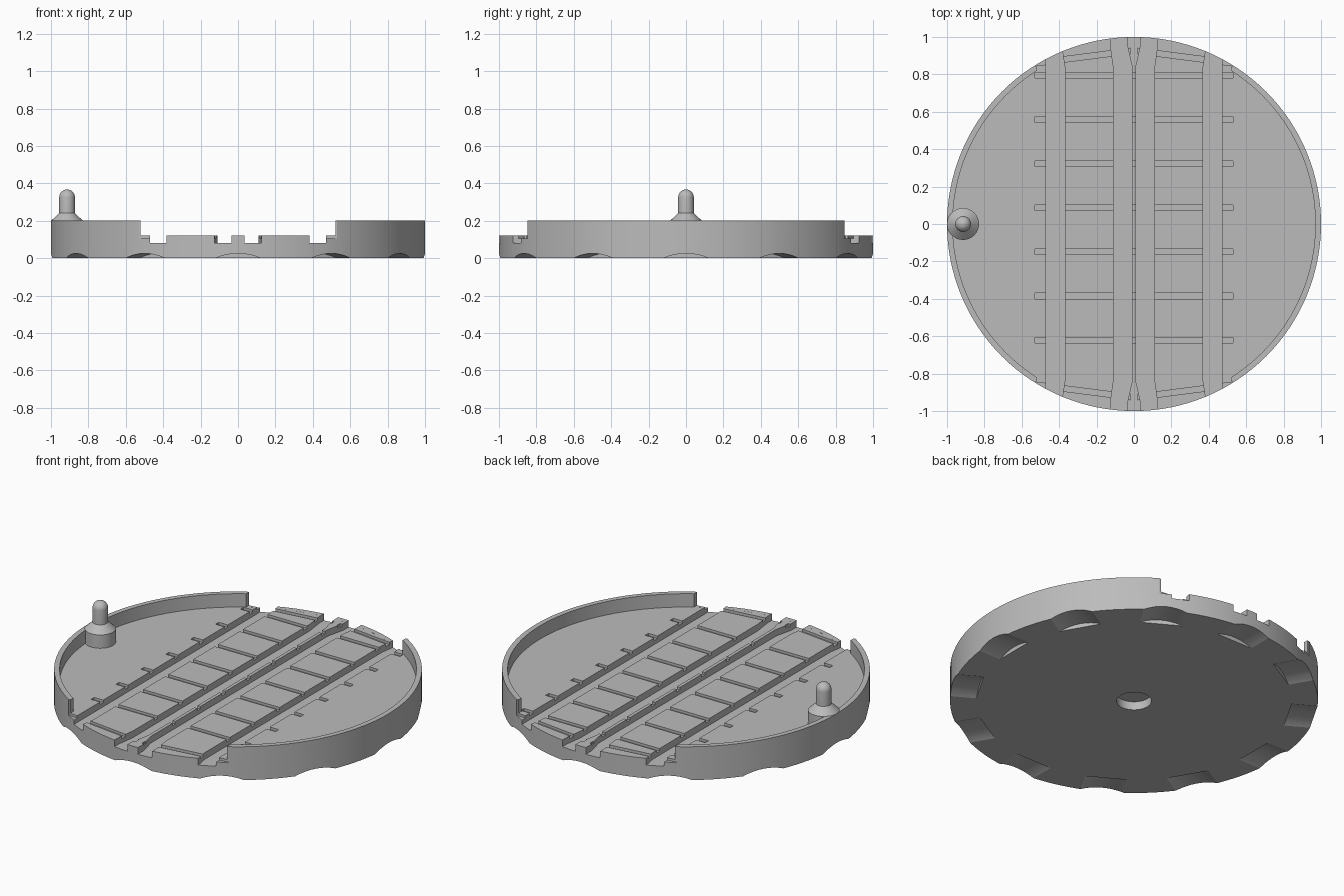
import bpy, bmesh, math
from mathutils import Matrix

cube = bpy.data.objects.get("Cube")
if cube:
    bpy.data.objects.remove(cube, do_unlink=True)

FLOOR, GROOVE, RIM = 0.12, 0.08, 0.20

grey = bpy.data.materials.new("plain grey")
grey.use_nodes = True
colour = (0.5, 0.5, 0.5, 1)
grey.diffuse_color = colour
grey.node_tree.nodes["Principled BSDF"].inputs["Base Color"].default_value = colour


def to_object(name, bm):
    bmesh.ops.recalc_face_normals(bm, faces=bm.faces)
    mesh = bpy.data.meshes.new(name)
    bm.to_mesh(mesh)
    bm.free()
    mesh.materials.append(grey)
    obj = bpy.data.objects.new(name, mesh)
    bpy.context.collection.objects.link(obj)
    return obj


def activate(obj):
    bpy.ops.object.select_all(action='DESELECT')
    obj.select_set(True)
    bpy.context.view_layer.objects.active = obj


def lathe(name, profile, steps):
    bm = bmesh.new()
    verts = [bm.verts.new((r, 0, z)) for r, z in profile]
    edges = [bm.edges.new(pair) for pair in zip(verts, verts[1:])]
    bmesh.ops.spin(bm, geom=verts + edges, axis=(0, 0, 1), cent=(0, 0, 0),
                   angle=math.tau, steps=steps, use_duplicate=False)
    bmesh.ops.remove_doubles(bm, verts=bm.verts, dist=1e-5)
    return to_object(name, bm)


def prism(bm, outline, low, high):
    base = bm.faces.new([bm.verts.new((x, y, low)) for x, y in outline])
    up = bmesh.ops.extrude_face_region(bm, geom=[base])["geom"]
    moved = [v for v in up if isinstance(v, bmesh.types.BMVert)]
    bmesh.ops.translate(bm, verts=moved, vec=(0, 0, high - low))


def strip(bm, left, right, half, low):
    (x0, y0), (x1, y1) = left, right
    prism(bm, [(x0, y0 - half), (x1, y1 - half), (x1, y1 + half), (x0, y0 + half)], low, 0.3)


def carve(target, bm, name):
    cutter = to_object(name, bm)
    cutter.hide_render = True
    activate(target)
    mod = target.modifiers.new(name, 'BOOLEAN')
    mod.operation, mod.solver, mod.object = 'DIFFERENCE', 'EXACT', cutter
    bpy.ops.object.modifier_apply(modifier=mod.name)
    bpy.data.objects.remove(cutter, do_unlink=True)


# Round deck with a raised rim and a blind pivot hole underneath
deck = lathe("turntable_deck", [(0, 0.05), (0.095, 0.05), (0.095, 0), (1, 0), (1, RIM),
                                (0.97, RIM), (0.97, FLOOR), (0, FLOOR)], 128)

# Openings in the rim at the front and back
bm = bmesh.new()
for s in (-1, 1):
    strip(bm, (-0.52, s * 0.95), (0.52, s * 0.95), 0.15, FLOOR + 0.0002)
carve(deck, bm, "rim_openings")

# Shallow sleepers, with slanted ones at both ends
bm = bmesh.new()
for i in range(7):
    y = 0.795 - i * 0.236
    strip(bm, (-0.53, y), (0.53, y), 0.015, 0.105)
for sx in (-1, 1):
    for sy in (-1, 1):
        strip(bm, (sx * 0.53, sy * 0.86), (sx * 0.02, sy * 0.925), 0.015, 0.105)
carve(deck, bm, "sleepers")

# Four wheel grooves that shift outwards near their ends
bm = bmesh.new()
for s in (-1, 1):
    for inner, outer, end_in, end_out in ((0.01, 0.11, 0.035, 0.125), (0.37, 0.47, 0.387, 0.472)):
        side = [(inner, 0.84), (end_in, 0.95), (end_in, 1.1),
                (end_out, 1.1), (end_out, 0.95), (outer, 0.84)]
        outline = side + [(x, -y) for x, y in reversed(side)]
        prism(bm, [(s * x, y) for x, y in outline], GROOVE, 0.3)
carve(deck, bm, "wheel_grooves")

# Twelve finger scallops around the lower edge
bm = bmesh.new()
for i in range(12):
    place = (Matrix.Rotation(i * math.tau / 12, 4, 'Z') @ Matrix.Translation((1, 0, -0.275))
             @ Matrix.Rotation(math.pi / 2, 4, 'Y'))
    bmesh.ops.create_cone(bm, cap_ends=True, segments=64, radius1=0.3, radius2=0.3,
                          depth=0.3, matrix=place)
    # keep only the slice that reaches the deck, so neighbours stay apart
geom = bm.verts[:] + bm.edges[:] + bm.faces[:]
cut = bmesh.ops.bisect_plane(bm, geom=geom, plane_co=(0, 0, -0.01), plane_no=(0, 0, 1),
                             clear_inner=True)
rims = [e for e in cut["geom_cut"] if isinstance(e, bmesh.types.BMEdge)]
bmesh.ops.holes_fill(bm, edges=rims, sides=0)
carve(deck, bm, "edge_scallops")

# Turning handle on the left of the deck
dome = [(0.042 * math.cos(a), 0.325 + 0.042 * math.sin(a))
        for a in (math.pi / 2 * k / 8 for k in range(8))]
handle = lathe("turning_handle", [(0, FLOOR - 0.01), (0.085, FLOOR - 0.01), (0.085, RIM),
                                  (0.042, 0.24)] + dome + [(0, 0.367)], 48)
handle.location.x = -0.914

for obj in (deck, handle):
    activate(obj)
    bpy.ops.object.shade_smooth_by_angle(angle=math.radians(25))
